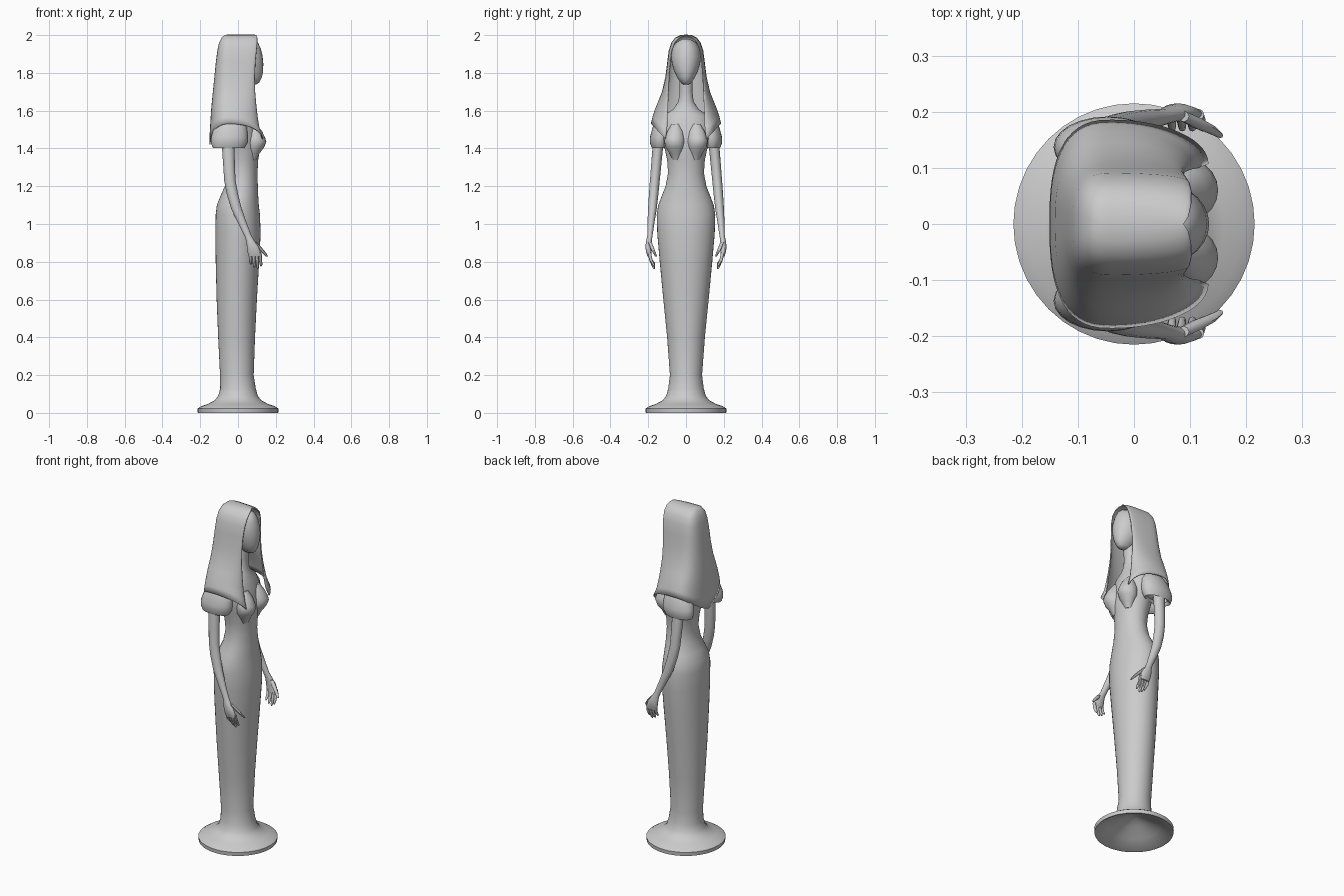
import bpy, bmesh, math

grey = bpy.data.materials.new("stone_grey")
grey.diffuse_color = (0.6, 0.6, 0.6, 1)


def finish(bm, name, angle=45, thickness=0):
    bmesh.ops.remove_doubles(bm, verts=bm.verts, dist=0.0003)
    bmesh.ops.recalc_face_normals(bm, faces=bm.faces)
    me = bpy.data.meshes.new(name)
    bm.to_mesh(me)
    bm.free()
    me.materials.append(grey)
    me.shade_smooth()
    me.set_sharp_from_angle(angle=math.radians(angle))
    ob = bpy.data.objects.new(name, me)
    bpy.context.collection.objects.link(ob)
    if thickness:
        mod = ob.modifiers.new("thickness", 'SOLIDIFY')
        mod.thickness = thickness
        mod.offset = 0
    return ob


def skin(rows, name, closed=True, caps=(True, True), angle=45, thickness=0):
    """Join rows of points into a surface."""
    bm = bmesh.new()
    vs = [[bm.verts.new(p) for p in row] for row in rows]
    n = len(vs[0])
    for a, b in zip(vs, vs[1:]):
        for i in range(n if closed else n - 1):
            j = (i + 1) % n
            bm.faces.new((a[i], a[j], b[j], b[i]))
    for use, row in zip(caps, (vs[0], vs[-1])):
        if use:
            bm.faces.new(row)
    return finish(bm, name, angle, thickness)


def oval(x, y, z, rx, ry, n):
    return [(x + rx * math.cos(2 * math.pi * i / n),
             y + ry * math.sin(2 * math.pi * i / n), z) for i in range(n)]


def loft(name, rings, n=16, **kw):
    return skin([oval(*r, n) for r in rings], name, **kw)


def span(rings):
    """(z, back x, front x, half width) -> oval ring."""
    return [((b + f) / 2, 0, z, (f - b) / 2, w) for z, b, f, w in rings]


# Hollow flared foot, rising into the gown, torso and neck
foot = [(0.10, 0.02), (0.075, 0.07), (0.04, 0.14), (0.0, 0.207), (0.0, 0.213), (0.022, 0.215),
        (0.035, 0.195), (0.047, 0.16), (0.065, 0.125), (0.09, 0.105), (0.13, 0.094)]
gown = [(0.20, -0.095, 0.083, 0.085), (0.40, -0.105, 0.09, 0.10), (0.60, -0.113, 0.10, 0.12),
        (0.80, -0.118, 0.112, 0.139), (0.95, -0.12, 0.12, 0.152), (1.05, -0.118, 0.116, 0.155),
        (1.10, -0.112, 0.11, 0.147), (1.15, -0.092, 0.107, 0.128), (1.20, -0.07, 0.105, 0.108),
        (1.27, -0.058, 0.103, 0.095), (1.34, -0.065, 0.107, 0.10), (1.40, -0.08, 0.117, 0.113),
        (1.45, -0.09, 0.115, 0.125), (1.52, -0.09, 0.10, 0.14), (1.575, -0.08, 0.085, 0.115),
        (1.61, -0.05, 0.07, 0.065), (1.65, -0.015, 0.06, 0.04), (1.70, 0.0, 0.06, 0.034),
        (1.80, 0.0, 0.07, 0.035)]
loft("gown_and_torso", [(0, 0, z, r, r) for z, r in foot] + span(gown), 40)

# Smooth egg-shaped head
loft("head", span([(1.738, 0.05, 0.095, 0.012), (1.748, 0.03, 0.112, 0.028),
                   (1.775, 0.0, 0.126, 0.046), (1.81, -0.03, 0.133, 0.063),
                   (1.85, -0.05, 0.134, 0.075), (1.89, -0.06, 0.13, 0.079),
                   (1.93, -0.06, 0.12, 0.072), (1.96, -0.04, 0.106, 0.054),
                   (1.98, 0.0, 0.085, 0.02)]), 28)

# Long veil: an open U section, (z, back, front, half width, half opening)
veil = [(2.00, -0.055, 0.088, 0.0, 0.0), (1.997, -0.07, 0.096, 0.03, 0.012),
        (1.985, -0.084, 0.10, 0.055, 0.035), (1.96, -0.097, 0.10, 0.074, 0.058),
        (1.92, -0.106, 0.096, 0.088, 0.073), (1.86, -0.114, 0.09, 0.096, 0.082),
        (1.78, -0.122, 0.086, 0.106, 0.088), (1.70, -0.13, 0.088, 0.124, 0.092),
        (1.63, -0.138, 0.094, 0.143, 0.095), (1.56, -0.143, 0.102, 0.162, 0.098),
        (1.50, -0.147, 0.112, 0.175, 0.10), (1.45, -0.148, 0.13, 0.183, 0.108)]


def veil_row(z, back, front, half, gap, n=14):
    xc = -0.04
    side = []
    for i in range(n + 1):                    # front edge to side
        s = math.cos(math.pi / 2 * i / n)
        side.append((xc + (front - xc) * s, gap + (half - gap) * math.sqrt(1 - s * s)))
    for i in range(1, n + 1):                 # side to back centre
        a = math.pi / 2 * i / n
        side.append((xc + (back - xc) * math.sin(a) ** 0.75, half * max(0, math.cos(a)) ** 0.75))
    pts = side + [(x, -y) for x, y in side[-2::-1]]
    row = []
    for i, (x, y) in enumerate(pts):
        u = abs(2 * i / (len(pts) - 1) - 1)   # 0 at the back, 1 at the front
        hem = 1.42 + 0.11 * math.sin(math.pi / 2 * u / 0.5) if u < 0.5 else \
            1.45 + 0.08 * math.sin(math.pi / 2 * (1 - u) / 0.5)
        zz = z if z > 1.7 else 1.7 + (z - 1.7) * (1.7 - hem) / 0.25
        row.append((x, y, zz))
    return row


skin([veil_row(*r) for r in veil], "veil", closed=False, caps=(False, False), thickness=0.006)

for s, label in ((1, "left"), (-1, "right")):
    # Bust
    loft(label + "_bust", [(0.085, s * 0.055, 1.53, 0.012, 0.02), (0.09, s * 0.057, 1.49, 0.038, 0.042),
                           (0.094, s * 0.06, 1.455, 0.05, 0.053), (0.096, s * 0.06, 1.435, 0.054, 0.055),
                           (0.09, s * 0.058, 1.405, 0.048, 0.05), (0.085, s * 0.052, 1.375, 0.03, 0.036),
                           (0.08, s * 0.05, 1.34, 0.018, 0.02)], 20)
    # Puffed cap sleeve, open below
    loft(label + "_sleeve", [(-0.03, s * 0.10, 1.575, 0.02, 0.02), (-0.035, s * 0.115, 1.55, 0.06, 0.04),
                             (-0.04, s * 0.125, 1.51, 0.085, 0.05), (-0.045, s * 0.135, 1.46, 0.094, 0.053),
                             (-0.047, s * 0.137, 1.43, 0.094, 0.052), (-0.05, s * 0.138, 1.405, 0.082, 0.042),
                             (-0.05, s * 0.14, 1.415, 0.06, 0.03)], 24, caps=(True, False), thickness=0.005)
    # Arm and palm
    loft(label + "_arm", [(-0.05, s * 0.14, 1.52, 0.036, 0.028), (-0.052, s * 0.148, 1.42, 0.034, 0.028),
                          (-0.048, s * 0.157, 1.32, 0.031, 0.027), (-0.043, s * 0.165, 1.23, 0.03, 0.026),
                          (-0.03, s * 0.171, 1.16, 0.03, 0.025), (-0.008, s * 0.178, 1.08, 0.028, 0.023),
                          (0.025, s * 0.186, 1.0, 0.023, 0.018), (0.052, s * 0.191, 0.94, 0.019, 0.014),
                          (0.066, s * 0.196, 0.91, 0.022, 0.015), (0.078, s * 0.199, 0.88, 0.031, 0.016),
                          (0.086, s * 0.197, 0.85, 0.035, 0.014), (0.09, s * 0.193, 0.828, 0.033, 0.011)], 16)
    # Fingers
    for k, tip in enumerate((0.785, 0.77, 0.762, 0.775)):
        x0, x1 = 0.065 + 0.017 * k, 0.068 + 0.018 * k
        loft(f"{label}_finger_{k + 1}", [(x0, s * 0.195, 0.85, 0.009, 0.010),
                                         (x0 * 0.5 + x1 * 0.5, s * 0.186, 0.81, 0.0085, 0.009),
                                         (x1, s * 0.172, tip + 0.01, 0.007, 0.007),
                                         (x1, s * 0.168, tip, 0.003, 0.003)], 8)
    # Thumb
    loft(label + "_thumb", [(0.088, s * 0.192, 0.905, 0.01, 0.010), (0.112, s * 0.18, 0.875, 0.014, 0.010),
                            (0.138, s * 0.168, 0.848, 0.010, 0.008), (0.153, s * 0.158, 0.828, 0.006, 0.005)], 8)
